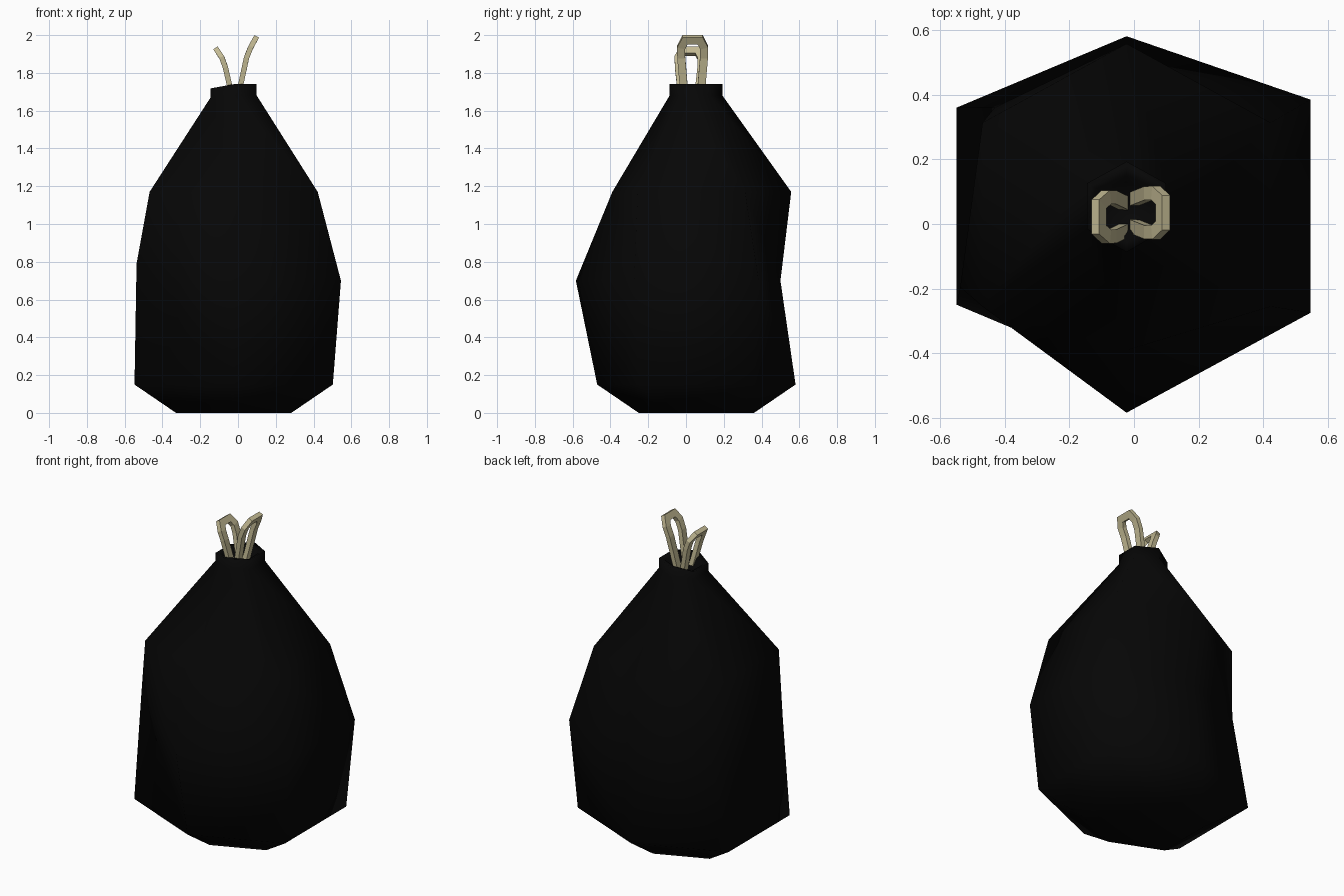
import bpy, bmesh
from mathutils import Vector

if "Cube" in bpy.data.objects:
    bpy.data.objects.remove(bpy.data.objects["Cube"])

def mat(name, c):
    m = bpy.data.materials.new(name)
    m.diffuse_color = (*c, 1)
    m.use_nodes = True
    m.node_tree.nodes["Principled BSDF"].inputs["Base Color"].default_value = m.diffuse_color
    return m

BLACK = mat("bag black", (0.0018, 0.0018, 0.0018))
BEIGE = mat("tie beige", (0.54, 0.485, 0.29))
CX, CY = -0.023, 0.055

def finish(bm, name, material, smooth):
    bmesh.ops.recalc_face_normals(bm, faces=bm.faces)
    for f in bm.faces:
        f.smooth = smooth
    me = bpy.data.meshes.new(name)
    bm.to_mesh(me)
    bm.free()
    me.materials.append(material)
    bpy.context.collection.objects.link(bpy.data.objects.new(name, me))

def ring(h, z):
    # squashed hexagon: front, right front, right back, back, left back, left front
    s = h * 0.58
    pts = [(0, -h), (h, -s), (h, s), (0, h), (-h, s), (-h, -s)]
    return [[CX + x, CY + y, z] for x, y in pts]

# sack: stacked hexagonal rings with a few dents and bulges
rings = [ring(0.305, 0), ring(0.525, 0.15), ring(0.568, 0.70), ring(0.445, 1.17),
         ring(0.122, 1.68), ring(0.122, 1.74), ring(0.095, 1.73), ring(0.075, 1.68)]
mid, top = rings[2], rings[3]
mid[0][1] = -0.583
mid[3][1] = 0.50
mid[4][:] = [-0.43, 0.36, 0.70]
mid[5][:] = [-0.537, -0.195, 0.79]
top[1][1] = top[5][1] = -0.255
top[3][1] = 0.557
for r in rings[4:6]:           # neck is a regular hexagon
    r[0][1], r[3][1] = CY - 0.142, CY + 0.138
for i in (4, 5):               # neck sags on the left
    rings[4][i][2] = 1.67
    rings[5][i][2] = 1.718
    rings[6][i][2] = 1.71

bm = bmesh.new()
vs = [[bm.verts.new(p) for p in r] for r in rings]
for a, b in zip(vs, vs[1:]):
    for i in range(6):
        j = (i + 1) % 6
        bm.faces.new((a[i], a[j], b[i]))
        bm.faces.new((a[j], b[j], b[i]))
bm.faces.new(vs[0][::-1])
bm.faces.new(vs[-1])
finish(bm, "sack", BLACK, True)

# tie loops: flat strap swept up, across and down
def tie(name, half, cy, wide=0.021, thick=0.014):
    pts = [Vector((x, cy - w, z)) for x, w, z in half]
    pts += [Vector((x, cy + w, z)) for x, w, z in reversed(half)]
    bm = bmesh.new()
    sections = []
    n_half = len(half)
    for k, p in enumerate(pts):
        h = k if k < n_half else 2 * n_half - 1 - k
        lo, hi = half[max(h - 1, 0)], half[min(h + 1, n_half - 1)]
        slant = Vector((hi[0] - lo[0], 0, hi[2] - lo[2])).normalized()
        n = Vector((slant.z, 0, -slant.x))
        t1 = (p - pts[k - 1]).normalized() if k else None
        t2 = (pts[k + 1] - p).normalized() if k < len(pts) - 1 else None
        t1, t2 = t1 or t2, t2 or t1
        t = (t1 + t2).normalized()
        w = n.cross(t).normalized() * (wide / max(t.dot(t1), 0.5))
        n = n * thick
        sections.append([bm.verts.new(p + v) for v in (w + n, w - n, -w - n, n - w)])
    for a, b in zip(sections, sections[1:]):
        for i in range(4):
            j = (i + 1) % 4
            bm.faces.new((a[i], a[j], b[j], b[i]))
    bm.faces.new(sections[0])
    bm.faces.new(sections[-1])
    finish(bm, name, BEIGE, False)

tie("right_tie", [(0.0, 0.042, 1.67), (0.045, 0.060, 1.88), (0.067, 0.061, 1.935), (0.089, 0.040, 1.975)], 0.035)
tie("left_tie", [(-0.03, 0.042, 1.67), (-0.067, 0.060, 1.83), (-0.085, 0.061, 1.88), (-0.108, 0.040, 1.915)], 0.022)
